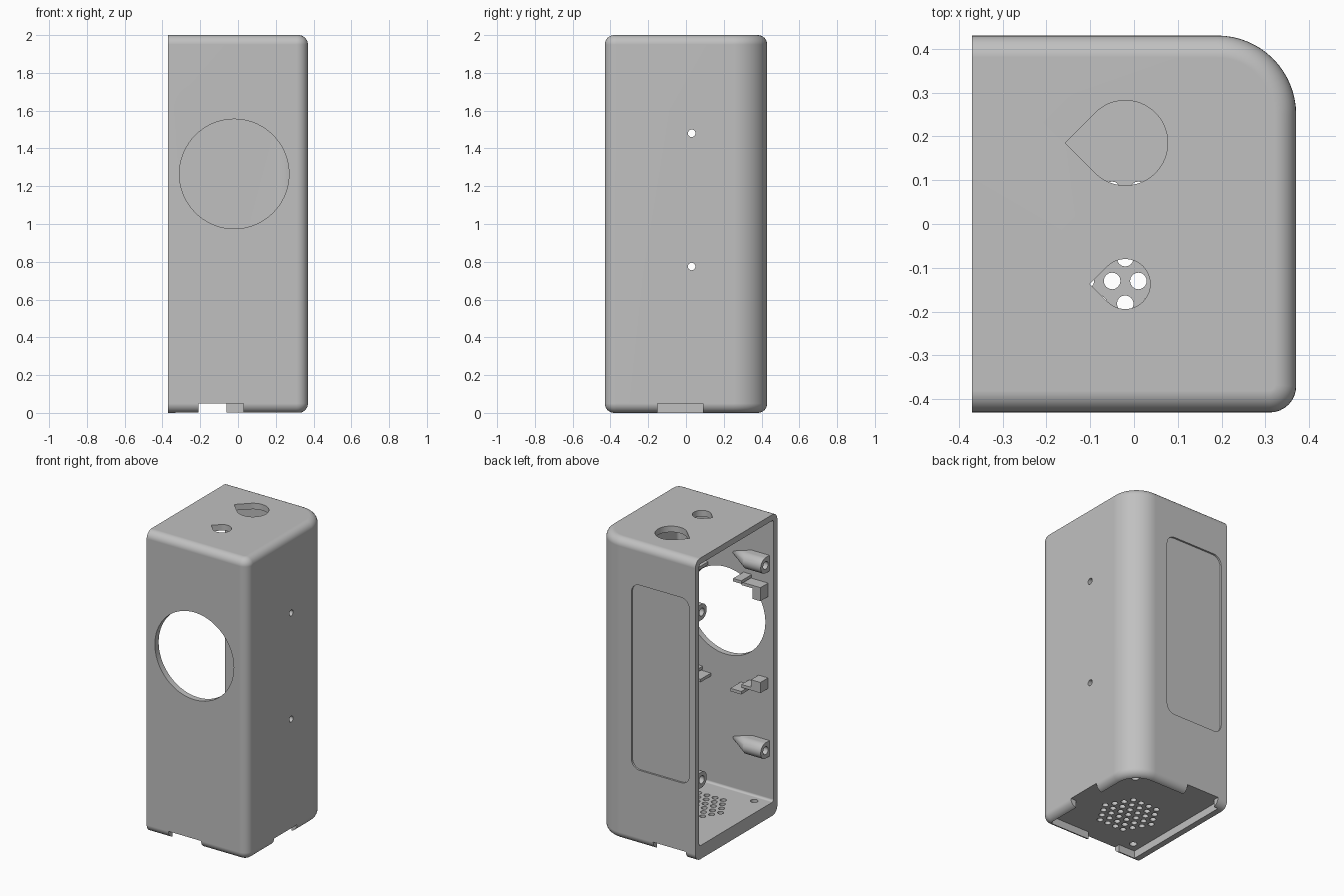
import bpy, bmesh
from math import sin, cos, pi, radians, sqrt
from mathutils import Vector

cube = bpy.data.objects.get("Cube")
if cube:
    bpy.data.objects.remove(cube, do_unlink=True)

grey = bpy.data.materials.new("matte_grey")
grey.use_nodes = True
COL = (0.53, 0.53, 0.53, 1)
grey.diffuse_color = COL
grey.node_tree.nodes["Principled BSDF"].inputs["Base Color"].default_value = COL

X, Y, H = 0.37, 0.43, 2.0    # half width, half depth, height
T = 0.04                     # wall thickness
CX = -0.02                   # centre line of the openings


def finish(name, bm):
    bmesh.ops.recalc_face_normals(bm, faces=bm.faces[:])
    me = bpy.data.meshes.new(name)
    bm.to_mesh(me)
    bm.free()
    me.materials.append(grey)
    ob = bpy.data.objects.new(name, me)
    bpy.context.collection.objects.link(ob)
    return ob


def place(axis, p, d):
    """Put a flat profile point at depth d along the axis."""
    return {"x": (d, p[0], p[1]), "y": (p[0], d, p[1]), "z": (p[0], p[1], d)}[axis]


def prism(name, profiles, axis, a, b):
    bm = bmesh.new()
    for pts in profiles:
        lo = [bm.verts.new(place(axis, p, a)) for p in pts]
        hi = [bm.verts.new(place(axis, p, b)) for p in pts]
        bm.faces.new(lo)
        bm.faces.new(hi)
        for i in range(len(pts)):
            j = (i + 1) % len(pts)
            bm.faces.new((lo[i], lo[j], hi[j], hi[i]))
    return finish(name, bm)


def arc(cx, cy, r, a0, a1, n):
    return [(cx + r * cos(radians(a0 + (a1 - a0) * i / n)),
             cy + r * sin(radians(a0 + (a1 - a0) * i / n))) for i in range(n + 1)]


def circle(cx, cy, r, n=32):
    return arc(cx, cy, r, 0, 360, n)[:-1]


def teardrop(cx, cy, r):
    return arc(cx, cy, r, -135, 135, 36) + [(cx - r * sqrt(2), cy)]


def rect(x0, x1, y0, y1):
    return [(x0, y0), (x1, y0), (x1, y1), (x0, y1)]


def round_rect(x0, x1, y0, y1, r):
    return (arc(x1 - r, y1 - r, r, 0, 90, 8) + arc(x0 + r, y1 - r, r, 90, 180, 8)
            + arc(x0 + r, y0 + r, r, 180, 270, 8) + arc(x1 - r, y0 + r, r, 270, 360, 8))


def shell(name, x0, x1, y, z0, z1, r_back, r_front, r_edge):
    """Box with rounded corners on the +x side and rounded top and bottom edges."""
    bm = bmesh.new()
    pts = ([(x0, -y)] + arc(x1 - r_front, -y + r_front, r_front, -90, 0, 8)
           + arc(x1 - r_back, y - r_back, r_back, 0, 90, 16) + [(x0, y)])
    lo = bm.faces.new([bm.verts.new((p[0], p[1], z0)) for p in pts])
    out = bmesh.ops.extrude_face_region(bm, geom=[lo], use_keep_orig=True)
    for v in out["geom"]:
        if isinstance(v, bmesh.types.BMVert):
            v.co.z = z1
    bmesh.ops.recalc_face_normals(bm, faces=bm.faces[:])
    if r_edge:
        rim = [e for e in bm.edges
               if abs(e.verts[0].co.z - e.verts[1].co.z) < 1e-5
               and max(v.co.x for v in e.verts) > x0 + 1e-4]
        bmesh.ops.bevel(bm, geom=rim, offset=r_edge, offset_type='OFFSET', segments=8,
                        profile=0.5, affect='EDGES', clamp_overlap=False)
    return finish(name, bm)


def cut(ob, cutter):
    cutter.hide_render = True
    mod = ob.modifiers.new("cut", 'BOOLEAN')
    mod.operation = 'DIFFERENCE'
    mod.solver = 'EXACT'
    mod.object = cutter
    bpy.context.view_layer.objects.active = ob
    bpy.ops.object.modifier_apply(modifier=mod.name)
    bpy.data.objects.remove(cutter, do_unlink=True)


def smooth(ob):
    bpy.ops.object.select_all(action='DESELECT')
    ob.select_set(True)
    bpy.context.view_layer.objects.active = ob
    bpy.ops.object.shade_smooth_by_angle(angle=radians(30))
    ob.modifiers.new("even_shading", 'WEIGHTED_NORMAL').keep_sharp = True


# Housing, open on the -x side, with a recessed underside
body = shell("housing", -X, X, Y, 0, H, 0.18, 0.06, 0.05)
FLOOR = 0.05
cut(body, shell("cavity", -X - 0.1, X - T, Y - T, FLOOR + T, H - T, 0.14, 0.025, 0.015))
cut(body, shell("underside_recess", -X + T, X - T, Y - T, -0.1, FLOOR, 0.14, 0.025, 0))

# Notches in the bottom rim
cut(body, prism("front_notch", [rect(-0.21, 0.03, -0.1, FLOOR)], "y", -0.5, -0.36))
cut(body, prism("back_notch", [rect(-0.30, -0.06, -0.1, FLOOR)], "y", 0.36, 0.5))
cut(body, prism("side_notch", [rect(-0.15, 0.09, -0.1, FLOOR)], "x", 0.3, 0.5))

# Front window, top openings, side holes and back label recess
cut(body, prism("window", [circle(CX, 1.265, 0.29, 72)], "y", -0.5, -0.37))
cut(body, prism("top_openings", [teardrop(CX, 0.185, 0.097), teardrop(CX, -0.137, 0.057)],
                "z", 1.9, 2.1))
cut(body, prism("side_holes", [circle(0.03, z, 0.02, 20) for z in (0.775, 1.48)],
                "x", 0.3, 0.5))
cut(body, prism("back_recess", [round_rect(-0.325, 0.10, 0.50, 1.73, 0.06)], "y", Y - 0.012, 0.5))

# Hexagonal speaker grille and two screw holes in the floor
STEP = 0.06
grille = []
for row in range(-3, 4):
    count = 7 - abs(row)
    for i in range(count):
        grille.append(circle(CX + (i - (count - 1) / 2) * STEP,
                             -0.078 + row * STEP * sqrt(3) / 2, 0.019, 16))
screws = [circle(-0.27, -0.33, 0.023, 20), circle(0.23, 0.285, 0.023, 20)]
cut(body, prism("floor_holes", grille + screws, "z", 0, 0.15))
smooth(body)


# Screw bosses along the open side, each tapering into its wall
def boss(name, side, y, z, r=0.052):
    wall = side * (Y - T / 2)
    start, end, tip = -X + 0.03, -X + 0.16, -X + 0.33
    dome = [(y - side * r * sin(a), z + r * cos(a)) for a in [pi * i / 16 for i in range(17)]]
    pts = [(wall, z + r)] + dome + [(wall, z - r)]
    bm = bmesh.new()
    a = [bm.verts.new((start, *p)) for p in pts]
    b = [bm.verts.new((end, *p)) for p in pts]
    point = bm.verts.new((tip, wall, z))
    bm.faces.new(a)
    for i in range(len(pts)):
        j = (i + 1) % len(pts)
        bm.faces.new((a[i], a[j], b[j], b[i]))
        bm.faces.new((b[i], b[j], point))
    ob = finish(name, bm)
    cut(ob, prism("boss_hole", [circle(y, z, 0.026, 20)], "x", start - 0.1, end - 0.01))
    smooth(ob)


for label, sign in (("lower", -1), ("upper", 1)):
    boss("front_" + label + "_boss", -1, -0.35, 1.05 + sign * 0.615)
    boss("back_" + label + "_boss", 1, 0.32, 1.055 + sign * 0.557)


# Display clips on the inside of the front wall, mirrored about the window
def block(name, x0, x1, y0, y1, z0, z1):
    for suffix, m in (("right", 1), ("left", -1)):
        a, b = (x0, x1) if m == 1 else (2 * CX - x1, 2 * CX - x0)
        prism(name + "_" + suffix, [rect(a, b, y0, y1)], "z", z0, z1)


WALL = -Y + T / 2
block("upper_clip_block", -0.33, -0.27, WALL, -0.31, 1.44, 1.53)
block("upper_clip_ledge", -0.28, -0.19, WALL, -0.31, 1.51, 1.53)
block("upper_clip_tab", -0.21, -0.15, WALL, -0.28, 1.535, 1.555)
block("lower_clip_block", -0.33, -0.26, WALL, -0.31, 0.83, 0.90)
block("lower_clip_ledge", -0.27, -0.19, WALL, -0.31, 0.83, 0.85)
block("lower_clip_tab", -0.21, -0.13, WALL, -0.28, 0.80, 0.82)
